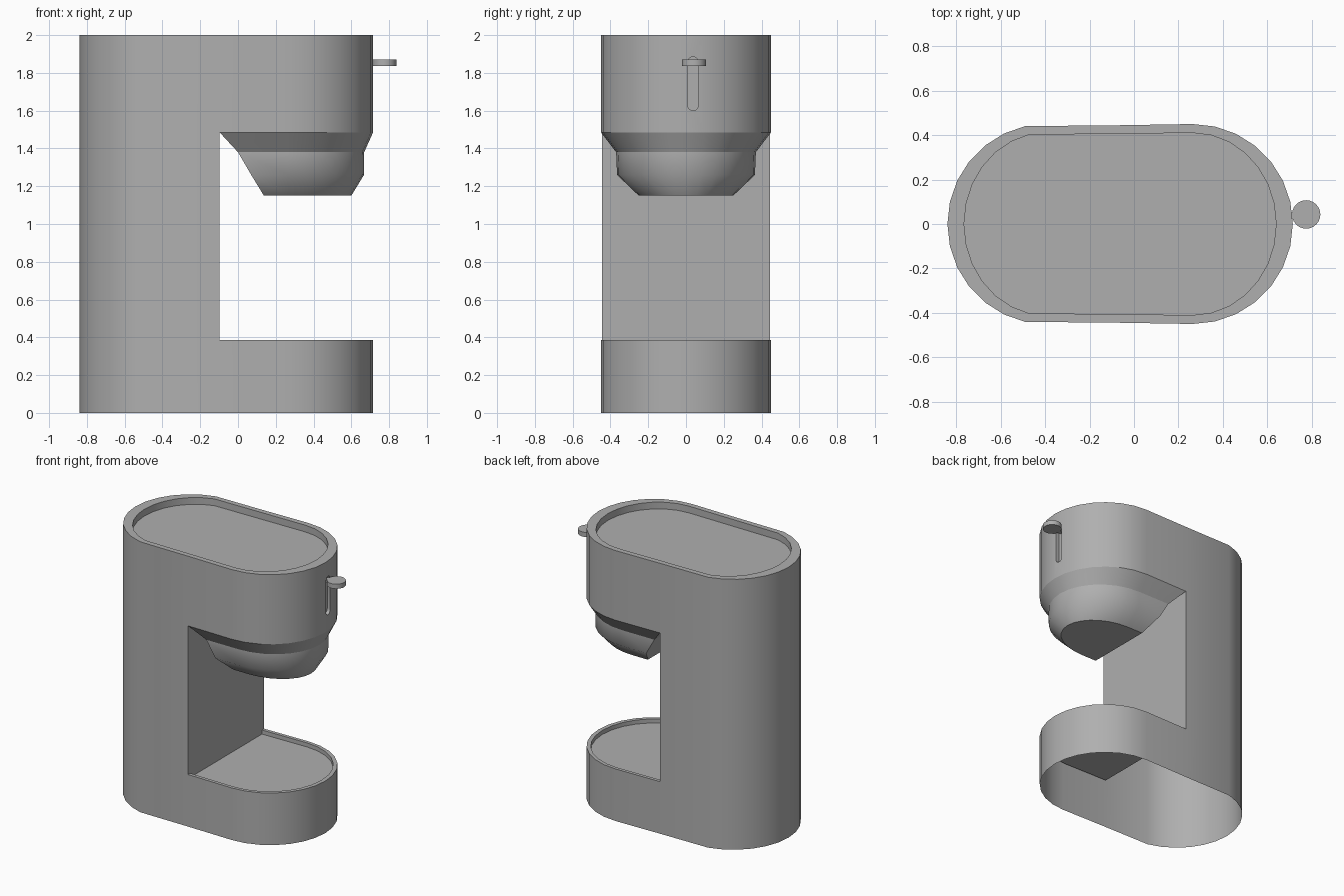
import bpy, bmesh
from math import sin, cos, pi, radians

if "Cube" in bpy.data.objects:
    bpy.data.objects.remove(bpy.data.objects["Cube"])

grey = bpy.data.materials.new("dark_grey")
grey.diffuse_color = (0.43, 0.43, 0.43, 1)
grey.use_nodes = True
grey.node_tree.nodes["Principled BSDF"].inputs["Base Color"].default_value = grey.diffuse_color


def make_object(name, bm):
    bmesh.ops.recalc_face_normals(bm, faces=bm.faces)
    mesh = bpy.data.meshes.new(name)
    bm.to_mesh(mesh)
    bm.free()
    ob = bpy.data.objects.new(name, mesh)
    bpy.context.collection.objects.link(ob)
    return ob


def select(ob):
    bpy.ops.object.select_all(action='DESELECT')
    bpy.context.view_layer.objects.active = ob
    ob.select_set(True)


def front_half(bm, z, x0, rx, ry, y0=None, cx=0.265):
    """D shape: straight cut at x0, round nose towards +x."""
    y0 = ry if y0 is None else y0
    pts = [(x0, -y0)]
    pts += [(cx + rx * cos(a), ry * sin(a)) for a in (-pi / 2 + pi * i / 14 for i in range(15))]
    pts += [(x0, y0)]
    return [bm.verts.new((x, y, z)) for x, y in pts]


def back_half(bm, z, rx, ry, start, end):
    """Round back between two existing corner points."""
    angles = [pi / 2 + pi * i / 14 for i in range(1, 14)]
    return [start] + [bm.verts.new((-0.39 + rx * cos(a), ry * sin(a), z)) for a in angles] + [end]


def strip(bm, a, b, closed=False):
    n = len(a)
    for i in range(n if closed else n - 1):
        j = (i + 1) % n
        bm.faces.new((a[i], a[j], b[j], b[i]))


def full_ring(f, b):
    return f + b[1:-1]


# Body: C-shaped shell with recessed lid, drip tray and brew head
bm = bmesh.new()
TRAY, HEAD, CUT = 0.385, 1.485, -0.097
front = {z: front_half(bm, z, CUT, 0.45, 0.45, 0.444) for z in (0, TRAY, HEAD, 2)}
back = {z: back_half(bm, z, 0.45, 0.452, f[-1], f[0]) for z, f in front.items()}
strip(bm, front[0], front[TRAY])
strip(bm, front[HEAD], front[2])
for lo, hi in ((0, TRAY), (TRAY, HEAD), (HEAD, 2)):
    strip(bm, back[lo], back[hi])

# Recessed top
rings = [full_ring(front[2], back[2])]
for z in (2, 1.95):
    f = front_half(bm, z, CUT, 0.375, 0.41, 0.406)
    rings.append(full_ring(f, back_half(bm, z, 0.375, 0.412, f[-1], f[0])))
strip(bm, rings[0], rings[1], True)
strip(bm, rings[1], rings[2], True)
bm.faces.new(rings[2])

# Drip tray recess and the wall behind it
rim = front_half(bm, TRAY, CUT, 0.42, 0.425, 0.419)
low = front_half(bm, TRAY - 0.03, CUT, 0.42, 0.425, 0.419)
strip(bm, front[TRAY], rim)
strip(bm, rim, low)
bm.faces.new(low)
bm.faces.new((front[TRAY][0], rim[0], low[0], low[-1], rim[-1], front[TRAY][-1],
              front[HEAD][-1], front[HEAD][0]))

# Brew head
prev = front[HEAD]
for z, x0, rx, ry in ((1.38, 0.0, 0.403, 0.37), (1.26, 0.07, 0.402, 0.365), (1.15, 0.137, 0.335, 0.25)):
    ring = front_half(bm, z, x0, rx, ry)
    strip(bm, prev, ring, True)
    prev = ring
bm.faces.new(prev)
bm.faces.new(full_ring(front[0], back[0]))
body = make_object("machine_body", bm)
body.data.materials.append(grey)

# Lever slot cut into the nose
bm = bmesh.new()
r, y, z_lo, z_hi = 0.0275, 0.0375, 1.6275, 1.8575
slot = [(y + r * cos(a), (z_hi if i < 9 else z_lo) + r * sin(a))
        for i, a in enumerate([pi * k / 8 for k in range(9)] + [pi + pi * k / 8 for k in range(9)])]
ends = [[bm.verts.new((x, p, q)) for p, q in slot] for x in (0.685, 0.8)]
strip(bm, ends[0], ends[1], True)
for e in ends:
    bm.faces.new(e)
cutter = make_object("slot_cutter", bm)
cutter.hide_render = True
cutter.data.materials.append(grey)
mod = body.modifiers.new("slot", 'BOOLEAN')
mod.operation = 'DIFFERENCE'
mod.solver = 'EXACT'
mod.object = cutter
select(body)
bpy.ops.object.modifier_apply(modifier=mod.name)
bpy.data.objects.remove(cutter)

# Open underside
bm = bmesh.new()
bm.from_mesh(body.data)
under = [f for f in bm.faces if all(v.co.z < 0.001 for v in f.verts)]
bmesh.ops.delete(bm, geom=under, context='FACES_ONLY')
bm.to_mesh(body.data)
bm.free()

# Smooth walls; crisp rings above the brew head, soft lower bowl edge
select(body)
bpy.ops.object.shade_smooth_by_angle(angle=radians(30))
verts = body.data.vertices
for e in body.data.edges:
    a, b = (verts[i].co for i in e.vertices)
    for z, sharp in ((HEAD, True), (1.38, True), (1.26, False), (1.15, True)):
        on_back = min(a.x, b.x) < CUT - 0.01
        if abs(a.z - z) < 0.001 and abs(b.z - z) < 0.001 and not on_back:
            e.use_edge_sharp = sharp

# Lever: round thumb tab with a short stem in the slot
bpy.ops.mesh.primitive_cylinder_add(vertices=24, radius=0.064, depth=0.034, location=(0.775, 0.043, 1.853))
tab = bpy.context.object
tab.name = "lever_tab"
tab.data.materials.append(grey)
bpy.ops.object.shade_smooth_by_angle(angle=radians(30))
bpy.ops.mesh.primitive_cube_add(size=1, location=(0.705, 0.0375, 1.853))
stem = bpy.context.object
stem.name = "lever_stem"
stem.scale = (0.04, 0.03, 0.026)
stem.data.materials.append(grey)
